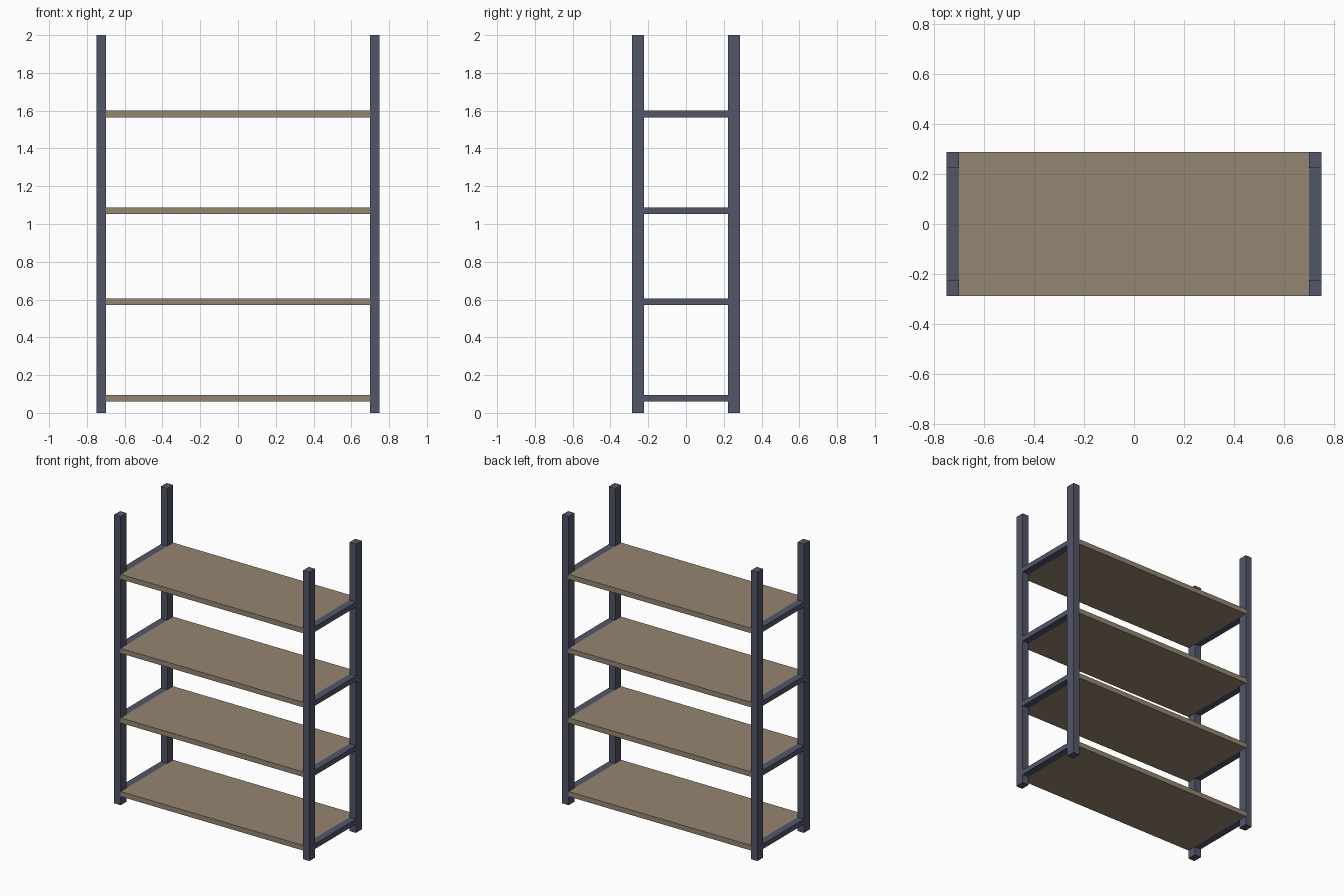
import bpy

if "Cube" in bpy.data.objects:
    bpy.data.objects.remove(bpy.data.objects["Cube"])

# Overall dimensions
X_IN, X_OUT = 0.698, 0.748    # inner and outer faces of the uprights
Y_IN, Y_OUT = 0.223, 0.287
HEIGHT = 2.0
THICK = 0.035
LEVELS = [0.06, 0.57, 1.052, 1.565]   # underside of each shelf


def material(name, color):
    m = bpy.data.materials.new(name)
    m.diffuse_color = (*color, 1)
    m.use_nodes = True
    m.node_tree.nodes["Principled BSDF"].inputs["Base Color"].default_value = m.diffuse_color
    return m


metal = material("dark_metal", (0.085, 0.092, 0.14))
board = material("board", (0.30, 0.235, 0.165))


def box(name, lo, hi, mat):
    """Box spanning two opposite corners."""
    centre = [(a + b) / 2 for a, b in zip(lo, hi)]
    bpy.ops.mesh.primitive_cube_add(size=1, location=centre)
    ob = bpy.context.object
    ob.name = name
    ob.scale = [b - a for a, b in zip(lo, hi)]
    bpy.ops.object.transform_apply(location=False, rotation=False, scale=True)
    ob.data.materials.append(mat)
    return ob


def span(sign, a, b):
    return sorted((sign * a, sign * b))


for sx, side in ((-1, "left"), (1, "right")):
    x0, x1 = span(sx, X_IN, X_OUT)
    # Corner uprights
    for sy, end in ((-1, "front"), (1, "back")):
        y0, y1 = span(sy, Y_IN, Y_OUT)
        box(f"{end}_{side}_upright", (x0, y0, 0), (x1, y1, HEIGHT), metal)
    # Side rails between the uprights
    for i, z in enumerate(LEVELS, 1):
        box(f"{side}_rail_{i}", (x0, -Y_IN, z), (x1, Y_IN, z + THICK), metal)

# Shelf boards
for i, z in enumerate(LEVELS, 1):
    box(f"shelf_{i}", (-X_IN, -Y_OUT, z), (X_IN, Y_OUT, z + THICK), board)
